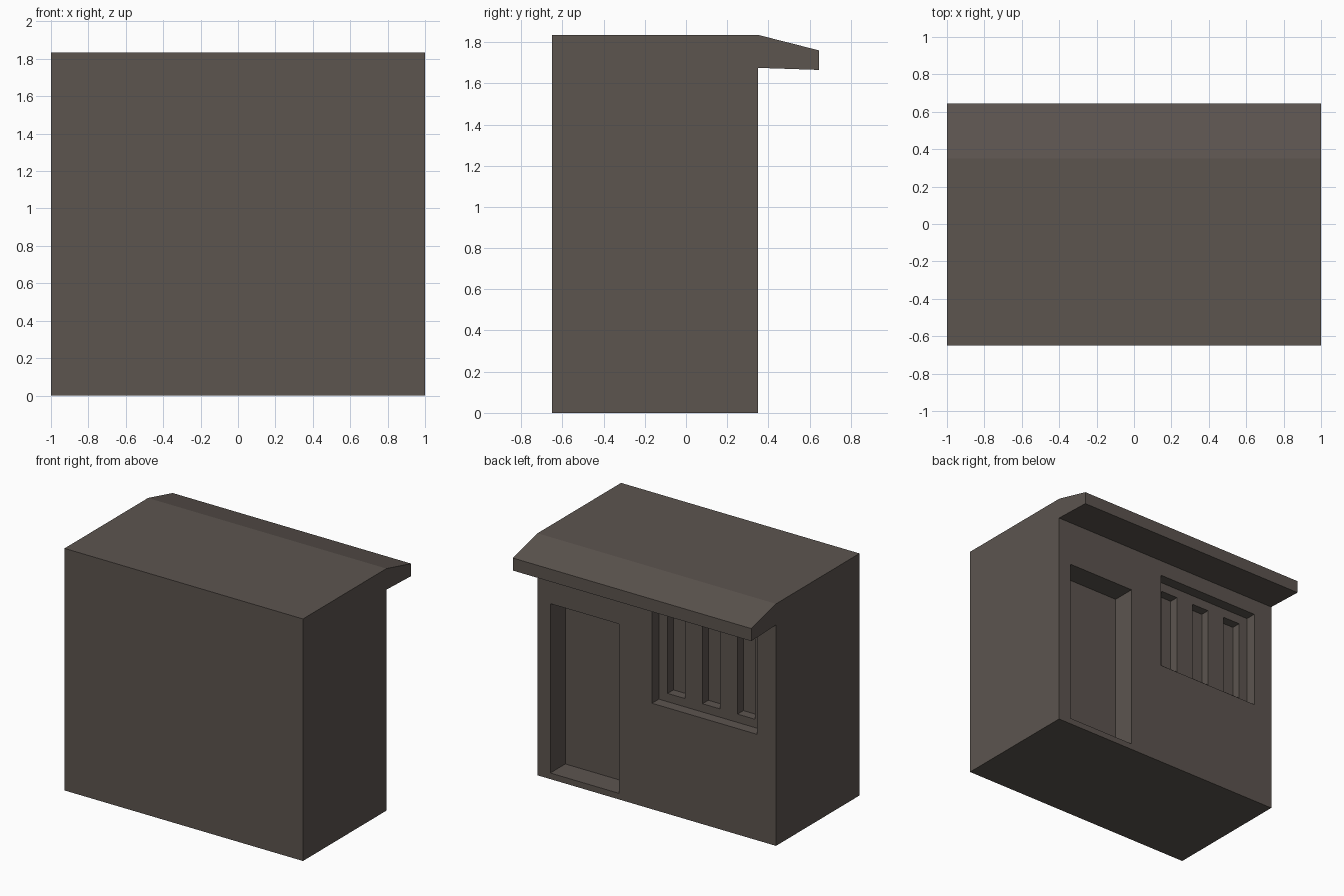
import bpy, bmesh

if "Cube" in bpy.data.objects:
    bpy.data.objects.remove(bpy.data.objects["Cube"])

# Single weathered brown-grey colour
brown = bpy.data.materials.new("weathered brown")
brown.diffuse_color = (0.107, 0.089, 0.078, 1)
brown.use_nodes = True
brown.node_tree.nodes["Principled BSDF"].inputs["Base Color"].default_value = brown.diffuse_color

BACK = 0.35  # y of the wall holding the door and window


def extrude_x(name, profile, x0, x1):
    """Solid made from a (y, z) profile swept along x."""
    bm = bmesh.new()
    face = bm.faces.new([bm.verts.new((x0, y, z)) for y, z in profile])
    ext = bmesh.ops.extrude_face_region(bm, geom=[face])
    verts = [v for v in ext["geom"] if isinstance(v, bmesh.types.BMVert)]
    bmesh.ops.translate(bm, verts=verts, vec=(x1 - x0, 0, 0))
    bmesh.ops.recalc_face_normals(bm, faces=bm.faces)
    mesh = bpy.data.meshes.new(name)
    bm.to_mesh(mesh)
    bm.free()
    mesh.materials.append(brown)
    obj = bpy.data.objects.new(name, mesh)
    bpy.context.collection.objects.link(obj)
    return obj


def recess(target, x0, x1, z0, z1, depth):
    """Cut a rectangular recess into the back wall."""
    y0, y1 = BACK - depth, BACK + 0.1
    cutter = extrude_x("cutter", [(y0, z0), (y1, z0), (y1, z1), (y0, z1)], x0, x1)
    cutter.hide_render = True
    mod = target.modifiers.new("recess", "BOOLEAN")
    mod.operation = "DIFFERENCE"
    mod.solver = "EXACT"
    mod.object = cutter
    bpy.context.view_layer.objects.active = target
    bpy.ops.object.modifier_apply(modifier=mod.name)
    bpy.data.objects.remove(cutter)


# Hut body with sloping eave over the door side
hut = extrude_x("hut_body", [(-0.65, 0), (BACK, 0), (BACK, 1.675), (0.645, 1.665),
                             (0.645, 1.76), (BACK, 1.835), (-0.65, 1.835)], -1, 1)

# Doorway
recess(hut, 0.316, 0.893, 0.046, 1.33, 0.18)

# Window frame recess, then three deeper slots between the bars
WIN_X0, WIN_X1 = -0.84, 0.04
recess(hut, WIN_X0, WIN_X1, 0.803, 1.555, 0.082)
slot = (WIN_X1 - WIN_X0) / 6
for i in range(3):
    x = WIN_X0 + slot * (0.5 + 2 * i)
    recess(hut, x, x + slot, 0.866, 1.485, 0.152)
